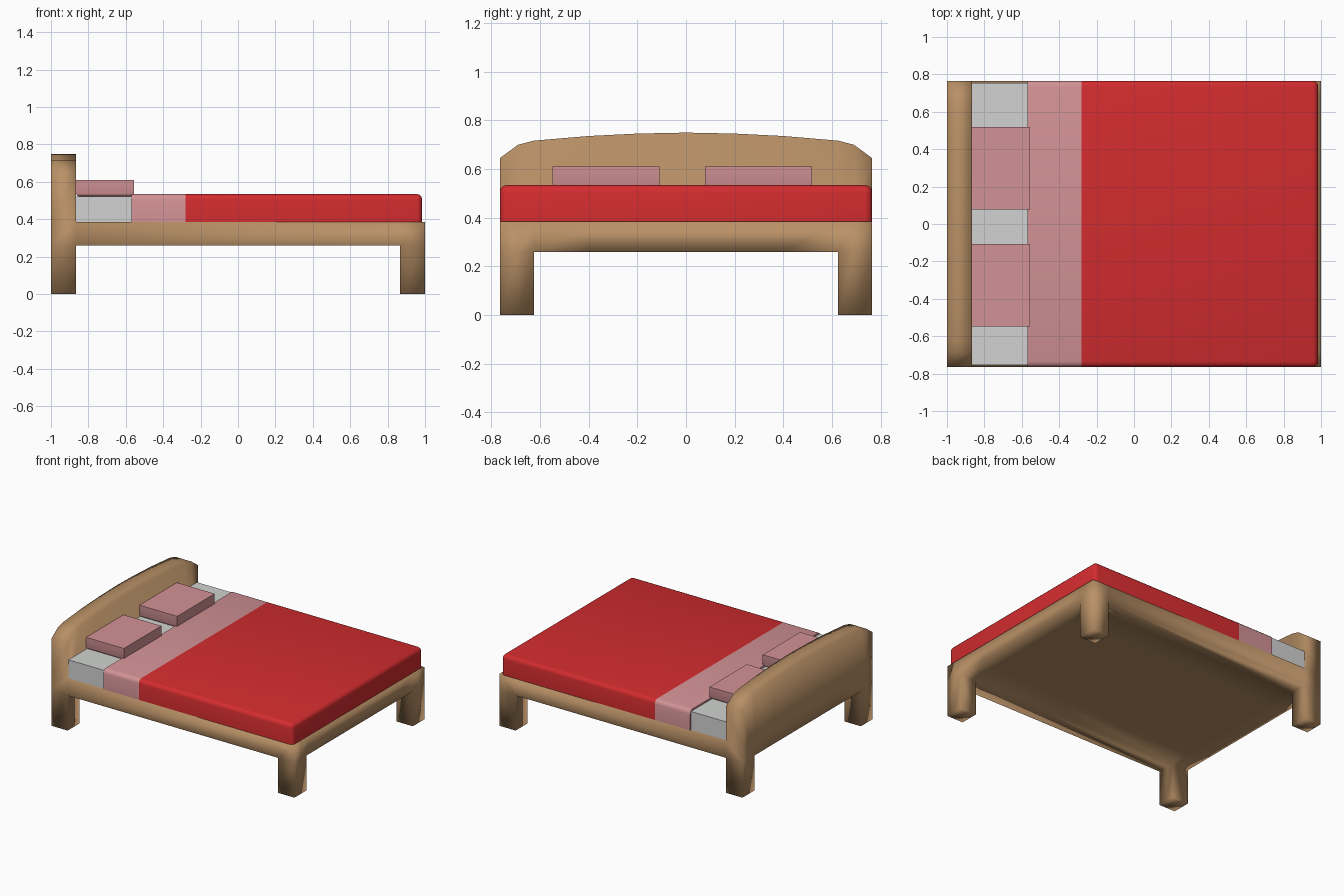
import bpy, bmesh, math

if "Cube" in bpy.data.objects:
    bpy.data.objects.remove(bpy.data.objects["Cube"])


def material(name, r, g, b):
    m = bpy.data.materials.new(name)
    m.diffuse_color = (r, g, b, 1)
    m.use_nodes = True
    m.node_tree.nodes["Principled BSDF"].inputs["Base Color"].default_value = m.diffuse_color
    return m


WOOD = material("wood", 0.49, 0.285, 0.135)
WHITE = material("white sheet", 0.64, 0.65, 0.64)
PINK = material("pink cloth", 0.65, 0.29, 0.305)
RED = material("red blanket", 0.65, 0.025, 0.028)


def finish(bm, name, mats, angle=None):
    bmesh.ops.recalc_face_normals(bm, faces=bm.faces)
    mesh = bpy.data.meshes.new(name)
    bm.to_mesh(mesh)
    bm.free()
    for m in mats:
        mesh.materials.append(m)
    mesh.shade_smooth()
    if angle:
        mesh.set_sharp_from_angle(angle=math.radians(angle))
    ob = bpy.data.objects.new(name, mesh)
    bpy.context.collection.objects.link(ob)
    return ob


def box(x0, x1, y0, y1, z0, z1):
    bm = bmesh.new()
    bmesh.ops.create_cube(bm, size=1)
    for v in bm.verts:
        v.co = (x1 if v.co.x > 0 else x0,
                y1 if v.co.y > 0 else y0,
                z1 if v.co.z > 0 else z0)
    return bm


# Bed frame: legs, platform and arched headboard as one smooth welded skin
half = [(0.765, 0.645), (0.69, 0.70), (0.625, 0.717), (0.4, 0.736), (0.2, 0.746)]
arch = [(-y, z) for y, z in half] + [(0, 0.75)] + half[::-1]
xs = [-1, -0.865, 0.865, 1]
levels = [0, 0.26, 0.385]
rows = len(arch) - 1


def solid(i, j, k):
    if not (0 <= i < 3 and 0 <= j < rows and 0 <= k < 3):
        return False
    if k == 0:                       # legs in the corners
        return i != 1 and (j < 2 or j >= rows - 2)
    return k == 1 or i == 0          # platform, then headboard


bm = bmesh.new()
verts = {}


def vert(key):
    if key not in verts:
        i, j, k = key
        verts[key] = bm.verts.new((xs[i], arch[j][0], levels[k] if k < 3 else arch[j][1]))
    return verts[key]


for i in range(3):
    for j in range(rows):
        for k in range(3):
            if not solid(i, j, k):
                continue
            for axis in range(3):
                for side in (0, 1):
                    n = [i, j, k]
                    n[axis] += 2 * side - 1
                    if solid(*n):
                        continue
                    a, b = (axis + 1) % 3, (axis + 2) % 3
                    quad = []
                    for da, db in ((0, 0), (1, 0), (1, 1), (0, 1)):
                        p = [i, j, k]
                        p[axis] += side
                        p[a] += da
                        p[b] += db
                        quad.append(vert(tuple(p)))
                    bm.faces.new(quad)
finish(bm, "bed_frame", [WOOD])

# Mattress showing at the head end
finish(box(-0.865, -0.55, -0.755, 0.755, 0.385, 0.522), "mattress", [WHITE], 30)

# Blanket with rounded foot end and a pink folded band
bm = box(-0.57, 0.985, -0.765, 0.765, 0.385, 0.535)
soft = []
for e in bm.edges:
    p, q = (v.co for v in e.verts)
    foot = p.x > 0 and q.x > 0
    top = p.z > 0.5 and q.z > 0.5
    upright = abs(p.z - q.z) > 0.1
    along = abs(p.x - q.x) > 0.1
    if (foot and (top or upright)) or (top and along):
        soft.append(e)
bmesh.ops.bevel(bm, geom=soft, offset=0.03, segments=3, profile=0.5, affect='EDGES')
bmesh.ops.bisect_plane(bm, geom=bm.verts[:] + bm.edges[:] + bm.faces[:],
                       plane_co=(-0.28, 0, 0), plane_no=(1, 0, 0))
for f in bm.faces:
    f.material_index = 1 if f.calc_center_median().x < -0.28 else 0
finish(bm, "blanket", [RED, PINK], 40)

# Two pillows, slightly tucked in underneath
for side, y in (("front", -0.548), ("back", 0.078)):
    bm = box(-0.865, -0.555, y, y + 0.44, 0.522, 0.61)
    under = [e for e in bm.edges if all(v.co.z < 0.55 for v in e.verts)]
    bmesh.ops.bevel(bm, geom=under, offset=0.015, segments=2, profile=0.5, affect='EDGES')
    finish(bm, side + "_pillow", [PINK], 50)
